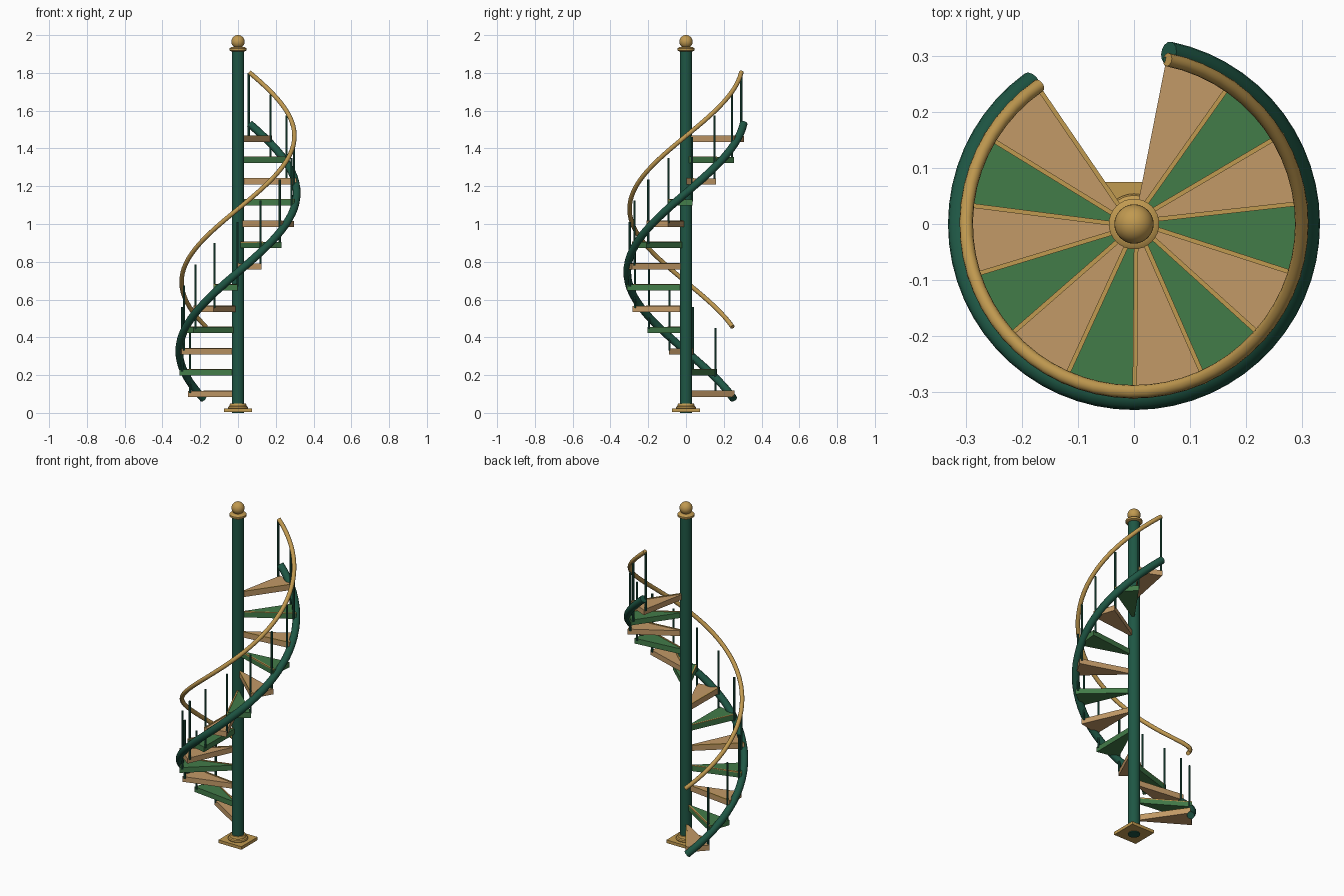
import bpy, bmesh, math
from mathutils import Vector

if "Cube" in bpy.data.objects:
    bpy.data.objects.remove(bpy.data.objects["Cube"])

N = 13                 # treads
A0, STEP = 124.3, 24.2  # start angle and angle per tread, degrees
RISE = 0.1125


def material(name, rgb):
    m = bpy.data.materials.new(name)
    m.diffuse_color = (*rgb, 1)
    m.use_nodes = True
    m.node_tree.nodes["Principled BSDF"].inputs["Base Color"].default_value = m.diffuse_color
    return m


DARK = material("dark green paint", (0.013, 0.094, 0.058))
GREEN = material("leaf green paint", (0.055, 0.20, 0.066))
TAN = material("tan wood", (0.54, 0.32, 0.135))
GOLD = material("brass", (0.53, 0.32, 0.08))


def finish(bm, name, mat, smooth=False):
    bmesh.ops.recalc_face_normals(bm, faces=bm.faces)
    me = bpy.data.meshes.new(name)
    bm.to_mesh(me)
    bm.free()
    ob = bpy.data.objects.new(name, me)
    me.materials.append(mat)
    bpy.context.collection.objects.link(ob)
    if smooth:
        bpy.ops.object.select_all(action='DESELECT')
        ob.select_set(True)
        bpy.context.view_layer.objects.active = ob
        bpy.ops.object.shade_smooth_by_angle(angle=math.radians(35))
    return ob


def polar(r, deg, z=0.0):
    a = math.radians(deg)
    return Vector((r * math.cos(a), r * math.sin(a), z))


def lathe(name, profile, mat, sides=32, at=(0, 0, 0)):
    """Stack of rings from (radius, z) pairs, closed at both ends."""
    bm = bmesh.new()
    rings = [[bm.verts.new(polar(r, 360 * k / sides, z) + Vector(at)) for k in range(sides)]
             for r, z in profile]
    for a, b in zip(rings, rings[1:]):
        for k in range(sides):
            j = (k + 1) % sides
            bm.faces.new((a[k], a[j], b[j], b[k]))
    bm.faces.new(rings[0])
    bm.faces.new(rings[-1])
    return finish(bm, name, mat, True)


def prism(name, outline, z0, z1, mat):
    bm = bmesh.new()
    lo = [bm.verts.new((p.x, p.y, z0)) for p in outline]
    hi = [bm.verts.new((p.x, p.y, z1)) for p in outline]
    bm.faces.new(lo)
    bm.faces.new(hi)
    for k in range(len(lo)):
        j = (k + 1) % len(lo)
        bm.faces.new((lo[k], lo[j], hi[j], hi[k]))
    return finish(bm, name, mat)


def helix_tube(name, radius, tube, d0, d1, z0, z1, mat, seg=52, sides=14):
    bm = bmesh.new()
    rings = []
    slope = (z1 - z0) / math.radians(d1 - d0)
    for i in range(seg + 1):
        t = i / seg
        d = d0 + (d1 - d0) * t
        out = polar(1, d)
        tangent = (polar(radius, d + 90) + Vector((0, 0, slope))).normalized()
        up = tangent.cross(out)
        c = polar(radius, d, z0 + (z1 - z0) * t)
        rings.append([bm.verts.new(c + tube * (math.cos(q) * out + math.sin(q) * up))
                      for q in (2 * math.pi * k / sides for k in range(sides))])
    for a, b in zip(rings, rings[1:]):
        for k in range(sides):
            j = (k + 1) % sides
            bm.faces.new((a[k], a[j], b[j], b[k]))
    bm.faces.new(rings[0])
    bm.faces.new(rings[-1])
    return finish(bm, name, mat, True)


# base plate and stepped collar
h = 0.075
prism("base_plate", [Vector(p) for p in ((-h, -h), (h, -h), (h, h), (-h, h))],
      0.004, 0.022, GOLD)
lathe("base_collar", [(0.052, 0.02), (0.054, 0.026), (0.051, 0.033), (0.044, 0.037),
                      (0.044, 0.044), (0.040, 0.050)], GOLD)

# central pole, cap and ball
lathe("centre_pole", [(0.033, 0.0), (0.033, 1.922)], DARK)
lathe("pole_cap", [(0.036, 1.914), (0.045, 1.919), (0.045, 1.930), (0.036, 1.936)], GOLD)
lathe("finial_ball", [(0.035 * math.sin(math.pi * (k + 0.05) / 16.1),
                       1.965 - 0.035 * math.cos(math.pi * (k + 0.05) / 16.1))
                      for k in range(17)], GOLD)

# treads, front nosings and balusters climbing around the pole
for i in range(N):
    d = A0 + STEP * i
    top = 0.116 + RISE * i
    prism(f"tread_{i+1}", [polar(0.03, d), polar(0.312, d), polar(0.312, d + STEP),
                           polar(0.03, d + STEP)], top - 0.031, top, GREEN if i % 2 else TAN)
    side = polar(0.008, d + 90)
    prism(f"nosing_{i+1}", [polar(0.032, d), polar(0.312, d), polar(0.311, d) + side,
                            polar(0.032, d) + side], top - 0.004, top + 0.003, GOLD)
    lathe(f"baluster_{i+1}", [(0.0058, top - 0.01), (0.0058, 0.449 + RISE * i)], DARK, 10,
          polar(0.298, d + STEP))

# outer helical stringer and handrail
helix_tube("stringer", 0.311, 0.0205, 126, 438.5, 0.075, 1.53, DARK)
helix_tube("handrail", 0.299, 0.012, 124.5, 438.5, 0.455, 1.803, GOLD)
